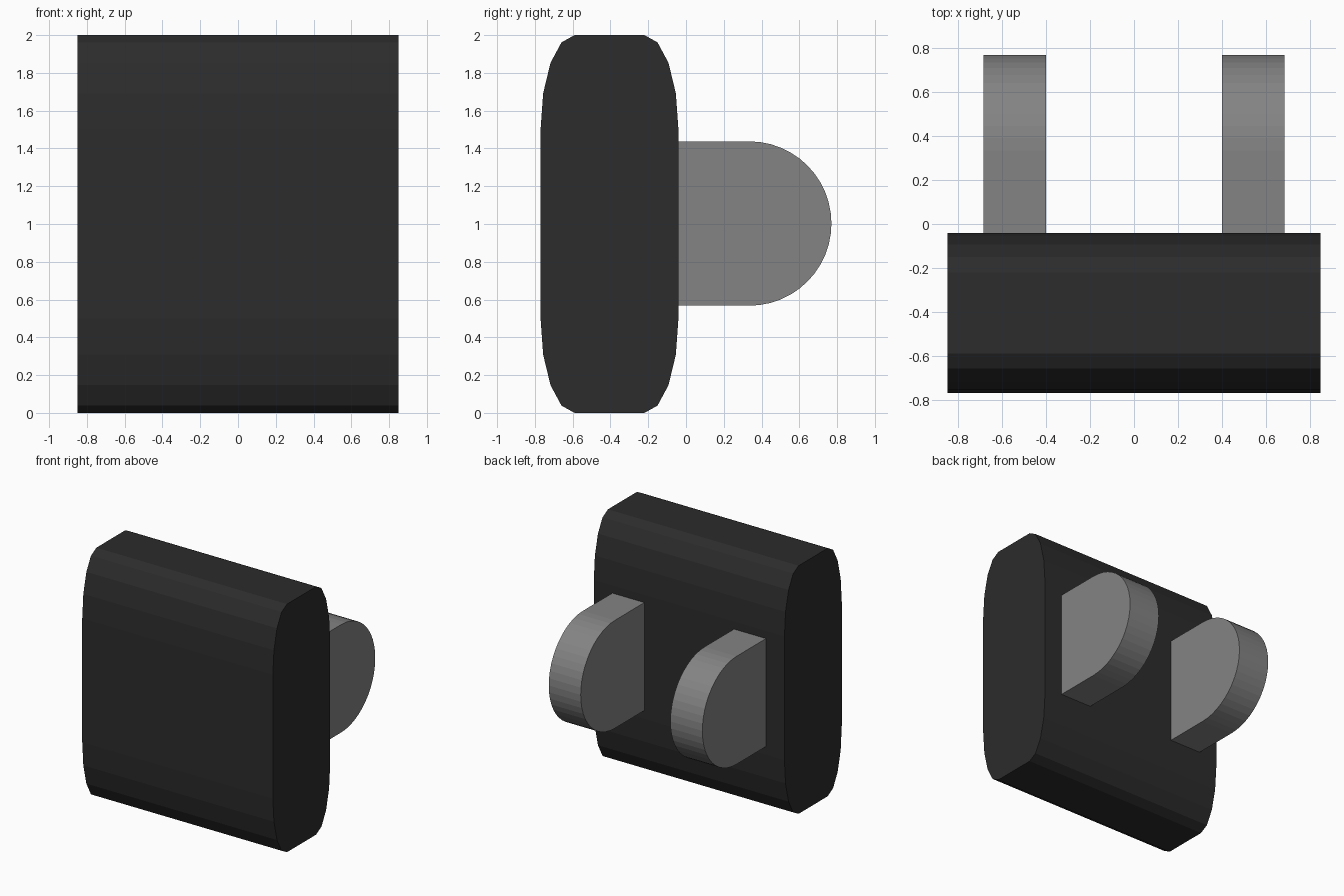
import bpy, bmesh, math

if "Cube" in bpy.data.objects:
    bpy.data.objects.remove(bpy.data.objects["Cube"])


def material(name, value):
    m = bpy.data.materials.new(name)
    m.diffuse_color = (value, value, value, 1)
    m.use_nodes = True
    m.node_tree.nodes["Principled BSDF"].inputs["Base Color"].default_value = m.diffuse_color
    return m


def extrude_profile(name, profile, x0, x1, mat):
    """Extrude a closed (y, z) profile along x."""
    bm = bmesh.new()
    face = bm.faces.new([bm.verts.new((x0, y, z)) for y, z in profile])
    ext = bmesh.ops.extrude_face_region(bm, geom=[face])["geom"]
    verts = [g for g in ext if isinstance(g, bmesh.types.BMVert)]
    bmesh.ops.translate(bm, verts=verts, vec=(x1 - x0, 0, 0))
    bmesh.ops.recalc_face_normals(bm, faces=bm.faces)
    mesh = bpy.data.meshes.new(name)
    bm.to_mesh(mesh)
    bm.free()
    mesh.materials.append(mat)
    obj = bpy.data.objects.new(name, mesh)
    bpy.context.collection.objects.link(obj)
    return obj


dark = material("dark_rubber", 0.025)
grey = material("grey_metal", 0.23)

# Pad: slab with elliptical corners of four facets each
pad_y, pad_z = -0.405, 1.0
corner_y, corner_z = 0.18, 0.5
profile = []
for quarter, (sy, sz) in enumerate([(1, 1), (-1, 1), (-1, -1), (1, -1)]):
    for i in range(5):
        a = math.radians(90 * quarter + 22.5 * i)
        profile.append((pad_y + sy * 0.185 + corner_y * math.cos(a),
                        pad_z + sz * 0.5 + corner_z * math.sin(a)))
extrude_profile("pad", profile, -0.85, 0.85, dark)

# Lugs: two rounded plates on the back of the pad
radius, lug_y, lug_z, segments = 0.435, 0.335, 1.0025, 24
lug = [(-0.04, lug_z + radius), (-0.04, lug_z - radius)]
for i in range(segments + 1):
    a = math.pi * (i / segments - 0.5)
    lug.append((lug_y + radius * math.cos(a), lug_z + radius * math.sin(a)))
for side, name in ((-1, "left_lug"), (1, "right_lug")):
    extrude_profile(name, lug, side * 0.40, side * 0.685, grey)
